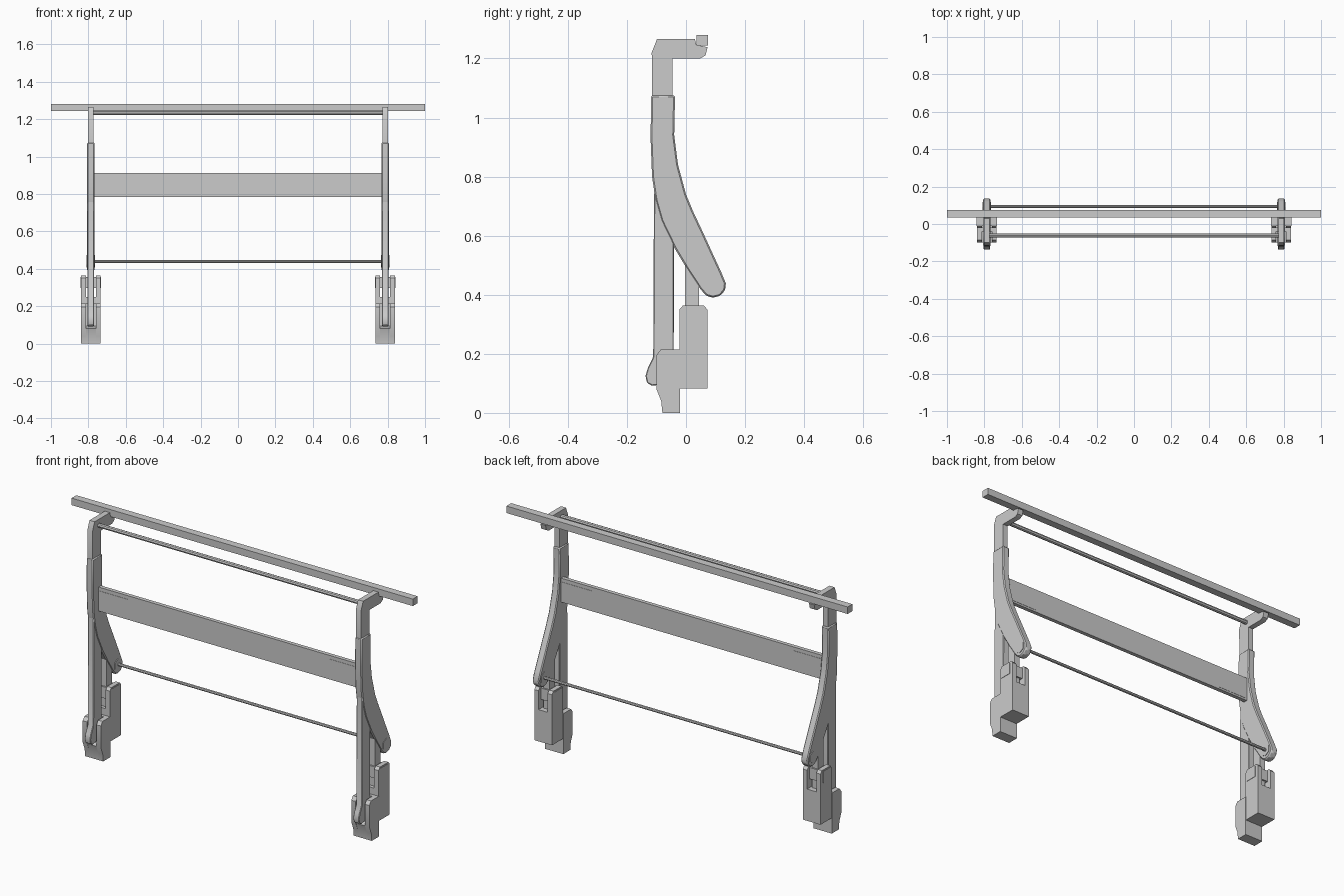
import bpy, bmesh, math

if "Cube" in bpy.data.objects:
    bpy.data.objects.remove(bpy.data.objects["Cube"])

CX = 0.787  # centre of each side frame


def finish(name, bm, mirror=False, bevel=0.0):
    bmesh.ops.recalc_face_normals(bm, faces=bm.faces)
    me = bpy.data.meshes.new(name)
    bm.to_mesh(me)
    bm.free()
    ob = bpy.data.objects.new(name, me)
    bpy.context.collection.objects.link(ob)
    if bevel:
        b = ob.modifiers.new("bevel", 'BEVEL')
        b.width = bevel
        b.segments = 1
    if mirror:
        ob.modifiers.new("mirror", 'MIRROR').use_mirror_merge = False
    bpy.ops.object.select_all(action='DESELECT')
    ob.select_set(True)
    bpy.context.view_layer.objects.active = ob
    bpy.ops.object.shade_smooth_by_angle(angle=math.radians(30))
    return ob


def side_part(name, slabs, bevel=0.0):
    """Side profiles (y, z) extruded between two x offsets, mirrored to both sides."""
    bm = bmesh.new()
    for profile, x0, x1 in slabs:
        f = bm.faces.new([bm.verts.new((CX + x0, y, z)) for y, z in profile])
        r = bmesh.ops.extrude_face_region(bm, geom=[f])
        verts = [g for g in r["geom"] if isinstance(g, bmesh.types.BMVert)]
        bmesh.ops.translate(bm, verts=verts, vec=(x1 - x0, 0, 0))
    return finish(name, bm, True, bevel)


def box(name, x, y, z, mirror=False, bevel=0.0):
    bm = bmesh.new()
    bmesh.ops.create_cube(bm, size=1)
    for v in bm.verts:
        v.co = [(a + b) / 2 + c * (b - a) for c, (a, b) in zip(v.co, (x, y, z))]
    return finish(name, bm, mirror, bevel)


def rod(name, x0, x1, y, z, r, n, mirror=False):
    bm = bmesh.new()
    bmesh.ops.create_cone(bm, cap_ends=True, segments=n, radius1=r, radius2=r, depth=x1 - x0)
    for v in bm.verts:
        a, b, c = v.co
        v.co = (c + (x0 + x1) / 2, a + y, b + z)
    return finish(name, bm, mirror)


def rect(y0, y1, z0, z1):
    return [(y0, z0), (y1, z0), (y1, z1), (y0, z1)]


# Full-width members
box("top_bar", (-1, 1), (0.035, 0.075), (1.243, 1.28))
box("cross_panel", (-0.775, 0.775), (-0.072, -0.051), (0.785, 0.912))
box("panel_end_plate", (0.59, 0.775), (-0.0735, -0.0495), (0.795, 0.893), True)
rod("upper_rod", -0.78, 0.78, -0.062, 1.234, 0.011, 8)
rod("lower_rod", -0.78, 0.78, 0.093, 0.44, 0.008, 8)

# Hooked bracket carrying the top bar
side_part("top_hook", [([
    (-0.115, 1.04), (-0.045, 1.04), (-0.045, 1.2), (0.048, 1.2), (0.066, 1.21),
    (0.073, 1.238), (0.035, 1.246), (0.03, 1.266), (-0.098, 1.266), (-0.116, 1.22)],
    -0.015, 0.015)])

# Swept arm with rounded tip
front = [(-0.118, 1.075), (-0.12, 0.93), (-0.115, 0.8), (-0.103, 0.72), (-0.083, 0.65),
         (-0.037, 0.555), (0.005, 0.485), (0.048, 0.42)]
tip = [(0.068, 0.397), (0.09, 0.39), (0.115, 0.396), (0.132, 0.415), (0.135, 0.438)]
back = [(0.12, 0.475), (0.09, 0.54), (0.058, 0.61), (0.025, 0.68), (0.0, 0.74),
        (-0.027, 0.84), (-0.04, 0.94), (-0.037, 1.075)]
side_part("curved_arm", [(front + tip + back, -0.02, 0.02)], 0.005)
rod("arm_bolt", CX - 0.023, CX + 0.023, 0.09, 0.44, 0.033, 6, True)

# Straight post with rounded toe
side_part("post", [([
    (-0.108, 0.85), (-0.111, 0.19), (-0.13, 0.15), (-0.137, 0.125), (-0.132, 0.102),
    (-0.115, 0.092), (-0.09, 0.095), (-0.042, 0.12), (-0.04, 0.7), (-0.05, 0.85)],
    -0.017, 0.017)], 0.003)

# U-shaped foot: two cheeks joined by a back wall and base
cheek = [(-0.1, 0.195), (-0.086, 0.214), (-0.021, 0.214), (-0.021, 0), (-0.08, 0),
         (-0.084, 0.04), (-0.1, 0.08)]
core = [(-0.021, 0.214), (-0.04, 0.214), (-0.04, 0.095), (-0.098, 0.08),
        (-0.084, 0.04), (-0.08, 0), (-0.021, 0)]
side_part("foot", [(cheek, -0.053, -0.027), (core, -0.027, 0.027), (cheek, 0.027, 0.053)])

# Rear weight block with forked top
prong = [(-0.022, 0.25), (0.072, 0.25), (0.072, 0.35), (0.06, 0.364), (-0.01, 0.364), (-0.022, 0.35)]
side_part("rear_block", [
    (rect(-0.022, 0.072, 0.082, 0.25), -0.052, 0.052),
    (prong, -0.052, -0.027), (prong, 0.027, 0.052)])
box("fork_pin", (CX - 0.054, CX + 0.054), (-0.011, 0.052), (0.297, 0.357), True)
box("rear_strut", (CX - 0.017, CX + 0.017), (-0.003, 0.044), (0.24, 0.53), True)
